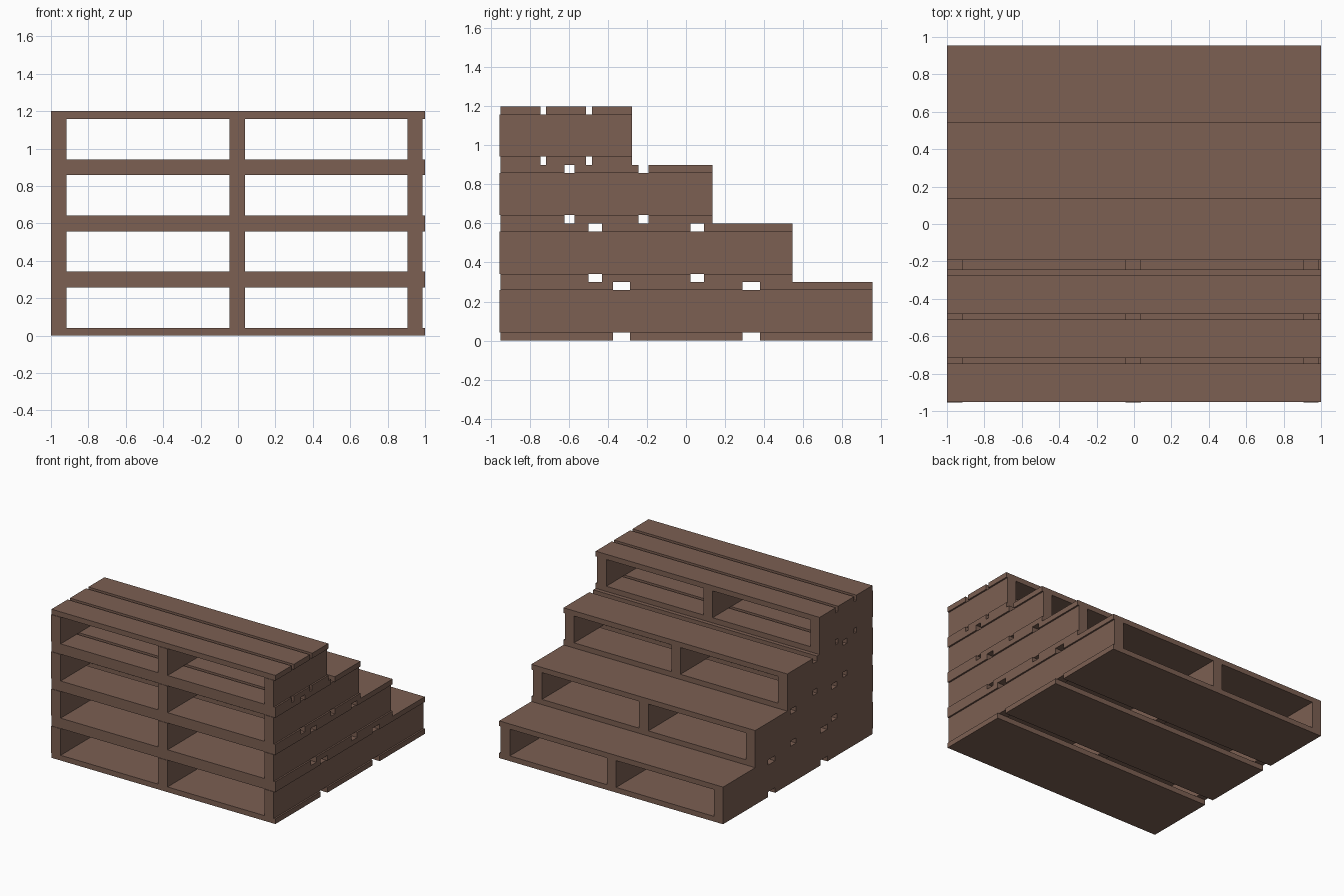
import bpy

if "Cube" in bpy.data.objects:
    bpy.data.objects.remove(bpy.data.objects["Cube"])

wood = bpy.data.materials.new("brown_wood")
wood.diffuse_color = (0.2, 0.115, 0.085, 1)
wood.use_nodes = True
wood.node_tree.nodes["Principled BSDF"].inputs["Base Color"].default_value = wood.diffuse_color


def box(name, x, y, z):
    """Box from (min, max) ranges on each axis."""
    bpy.ops.mesh.primitive_cube_add(
        size=1, location=[(a + b) / 2 for a, b in (x, y, z)])
    ob = bpy.context.object
    ob.name = name
    ob.scale = [b - a for a, b in (x, y, z)]
    bpy.ops.object.transform_apply(location=False, rotation=False, scale=True)
    ob.data.materials.append(wood)


FRONT = -0.955      # shared front edge of every level
STEP = 0.30         # height of one pallet
BOARD = 0.042       # board thickness

# back edge, board width for each pallet, bottom to top
levels = [(0.955, 0.576), (0.545, 0.452), (0.135, 0.328), (-0.276, 0.205)]

for n, (back, width) in enumerate(levels, 1):
    z0 = (n - 1) * STEP
    # three upright stringers running front to back
    for side, x in (("left", -1.0), ("middle", -0.045), ("right", 0.905)):
        box(f"stringer_{n}_{side}", (x, x + 0.082), (FRONT, back),
            (z0 + BOARD, z0 + STEP - BOARD))
    # three boards below and three above, evenly spaced
    start = FRONT + 0.004
    pitch = (back - start - width) / 2
    for i in range(3):
        y = start + i * pitch
        box(f"bottom_board_{n}_{i + 1}", (-1, 1), (y, y + width),
            (z0, z0 + BOARD))
        box(f"top_board_{n}_{i + 1}", (-1, 1), (y, y + width),
            (z0 + STEP - BOARD, z0 + STEP))
